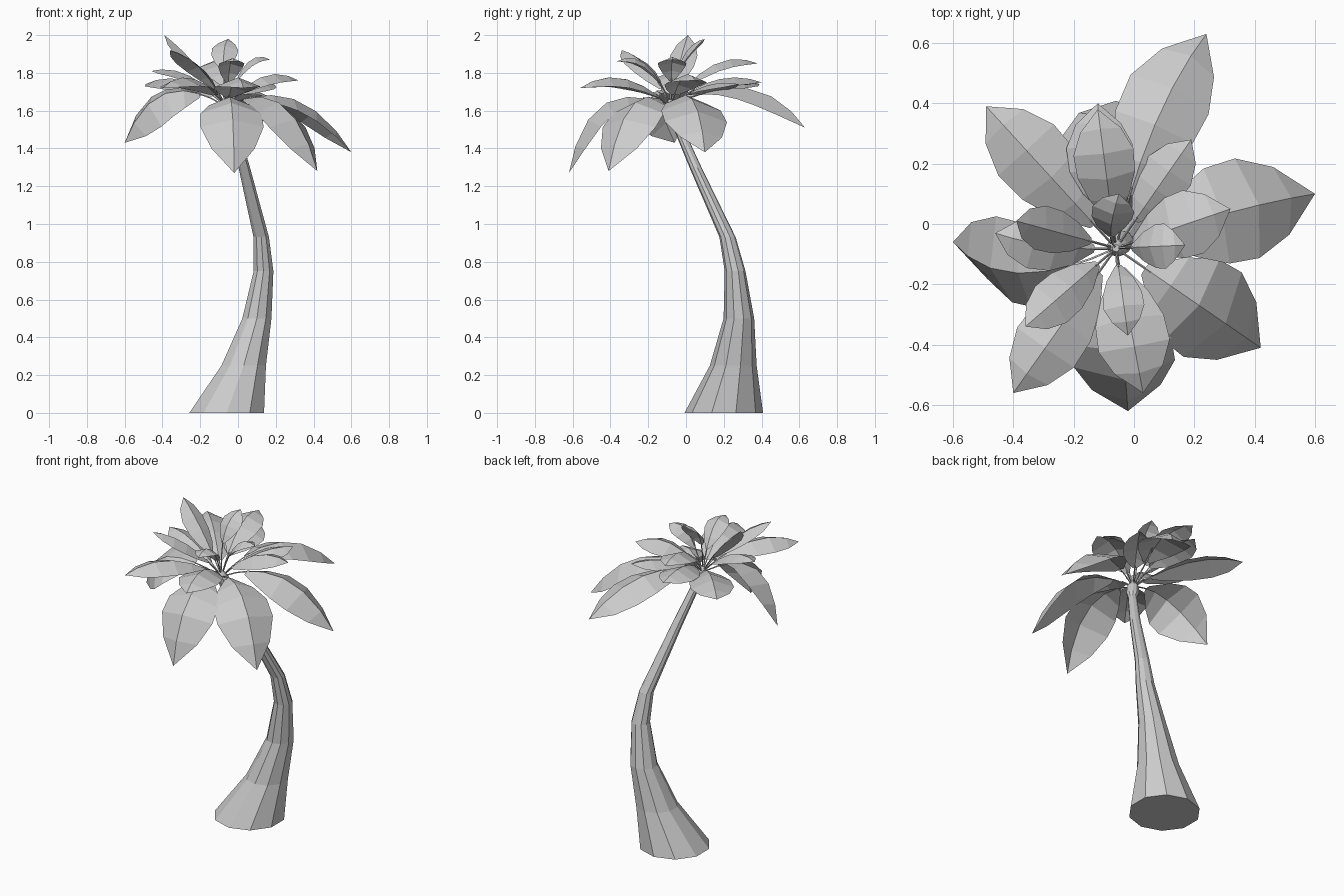
import bpy, bmesh, math
from mathutils import Vector

cube = bpy.data.objects.get("Cube")
if cube:
    bpy.data.objects.remove(cube, do_unlink=True)

grey = bpy.data.materials.new("plain grey")
grey.use_nodes = True
colour = (0.6, 0.6, 0.6, 1)
grey.diffuse_color = colour
grey.node_tree.nodes["Principled BSDF"].inputs["Base Color"].default_value = colour

CROWN = Vector((-0.06, -0.08, 1.62))
# Blade outline: fraction along the blade, fraction of the half width
OUTLINE = ((0, 0.15), (0.17, 0.66), (0.38, 0.96), (0.61, 1), (0.83, 0.68), (1, 0))


def finish(bm, name):
    mesh = bpy.data.meshes.new(name)
    bm.to_mesh(mesh)
    bm.free()
    mesh.materials.append(grey)
    obj = bpy.data.objects.new(name, mesh)
    bpy.context.collection.objects.link(obj)


def loft(bm, rings):
    loops = [[bm.verts.new(p) for p in ring] for ring in rings]
    for a, b in zip(loops, loops[1:]):
        n = len(a)
        for i in range(n):
            j = (i + 1) % n
            bm.faces.new((a[i], a[j], b[j], b[i]))
    bm.faces.new(loops[0][::-1])
    bm.faces.new(loops[-1])


def ring(centre, radius, sides, u, v):
    return [centre + radius * (u * math.cos(a) + v * math.sin(a))
            for a in (math.tau * i / sides for i in range(sides))]


# Curved tapering trunk with a small bud at the top: x, y, z, radius
trunk = [(-0.06, 0.20, 0, 0.208), (0.03, 0.25, 0.25, 0.124), (0.10, 0.28, 0.5, 0.081),
         (0.135, 0.26, 0.75, 0.055), (0.123, 0.22, 0.93, 0.043),
         (0.033, 0.05, 1.3, 0.032), (-0.03, -0.05, 1.53, 0.026),
         (-0.04, -0.06, 1.56, 0.038), (-0.055, -0.075, 1.62, 0.034),
         (-0.06, -0.08, 1.66, 0.012)]
bm = bmesh.new()
loft(bm, [ring(Vector((x, y, z)), r, 10, Vector((0, 1, 0)), Vector((-1, 0, 0)))
          for x, y, z, r in trunk])
finish(bm, "trunk")


# Folded leaf on a thin arching stem; sway bows it sideways, roll tilts the blade
def leaf(name, tip, half_width, bend, bend_z, start, sway=0, roll=0, fold=0.4):
    tip = Vector(tip)
    flat = tip - CROWN
    across = Vector((-flat.y, flat.x, 0)).normalized()
    control = CROWN.lerp(tip, bend)
    control.z = bend_z
    control += across * sway

    def point(t):
        return CROWN.lerp(control, t).lerp(control.lerp(tip, t), t)

    def frame(t):
        tangent = (control - CROWN).lerp(tip - control, t).normalized()
        side = (across - tangent * across.dot(tangent)).normalized()
        normal = tangent.cross(side)
        c, s = math.cos(roll), math.sin(roll)
        return side * c + normal * s, normal * c - side * s

    bm = bmesh.new()
    rows = []
    for s, w in OUTLINE:
        t = start + (1 - start) * s
        p = point(t)
        side, normal = frame(t)
        if w == 0:
            rows.append([bm.verts.new(p)])
            continue
        drop = -normal * fold
        rows.append([bm.verts.new(p + (side + drop) * half_width * w),
                     bm.verts.new(p),
                     bm.verts.new(p + (drop - side) * half_width * w)])
    for a, b in zip(rows, rows[1:]):
        for i in (0, 1):
            end = [b[0]] if len(b) == 1 else [b[i + 1], b[i]]
            bm.faces.new([a[i], a[i + 1]] + end)
    stem = []
    for k in range(3):
        t = (start + 0.03) * k / 2
        stem.append(ring(point(t), 0.004, 4, *frame(t)))
    loft(bm, stem)
    finish(bm, name)


# Large drooping leaves: name, tip, half width, bend position, bend height, blade start
leaf("low_leaf_left", (0.60, 0.10, 1.38), 0.17, 0.6, 1.82, 0.18, sway=0.03)
leaf("low_leaf_front_left", (0.42, -0.41, 1.28), 0.17, 0.7, 1.82, 0.15)
leaf("low_leaf_front", (-0.02, -0.62, 1.27), 0.168, 0.82, 1.82, 0.15)
leaf("low_leaf_right", (-0.60, -0.06, 1.43), 0.165, 0.68, 1.86, 0.2, sway=0.19, roll=-0.5)
leaf("low_leaf_back", (0.24, 0.63, 1.51), 0.145, 0.6, 1.87, 0.2, sway=0.08)

# Spreading middle leaves
leaf("mid_leaf_front_right", (-0.40, -0.56, 1.72), 0.115, 0.55, 1.87, 0.15)
leaf("mid_leaf_front", (0.03, -0.56, 1.72), 0.12, 0.55, 1.87, 0.12)
leaf("mid_leaf_back_right", (-0.49, 0.39, 1.74), 0.125, 0.55, 1.84, 0.15)
leaf("mid_leaf_left", (0.32, 0.05, 1.76), 0.11, 0.5, 1.87, 0.15)
leaf("mid_leaf_right", (-0.46, -0.03, 1.81), 0.085, 0.5, 1.86, 0.17, sway=0.04)
leaf("mid_leaf_back", (-0.12, 0.40, 1.75), 0.11, 0.5, 1.84, 0.25, sway=0.03)
leaf("mid_leaf_back_left", (0.19, 0.28, 1.74), 0.085, 0.5, 1.78, 0.25)

# Small upright leaves
leaf("top_leaf_back", (-0.12, 0.38, 1.85), 0.10, 0.48, 1.95, 0.2)
leaf("top_leaf_left", (0.17, -0.07, 1.87), 0.075, 0.4, 1.95, 0.25)
leaf("top_leaf_front", (-0.02, -0.37, 1.86), 0.068, 0.4, 1.95, 0.22)
leaf("top_leaf_front_right", (-0.36, -0.34, 1.92), 0.08, 0.48, 1.89, 0.2)
leaf("top_leaf_right", (-0.39, 0.01, 2.0), 0.075, 0.48, 1.87, 0.25)
leaf("top_leaf_centre", (-0.05, 0.10, 1.98), 0.07, 0.15, 1.95, 0.35, sway=0.04)
